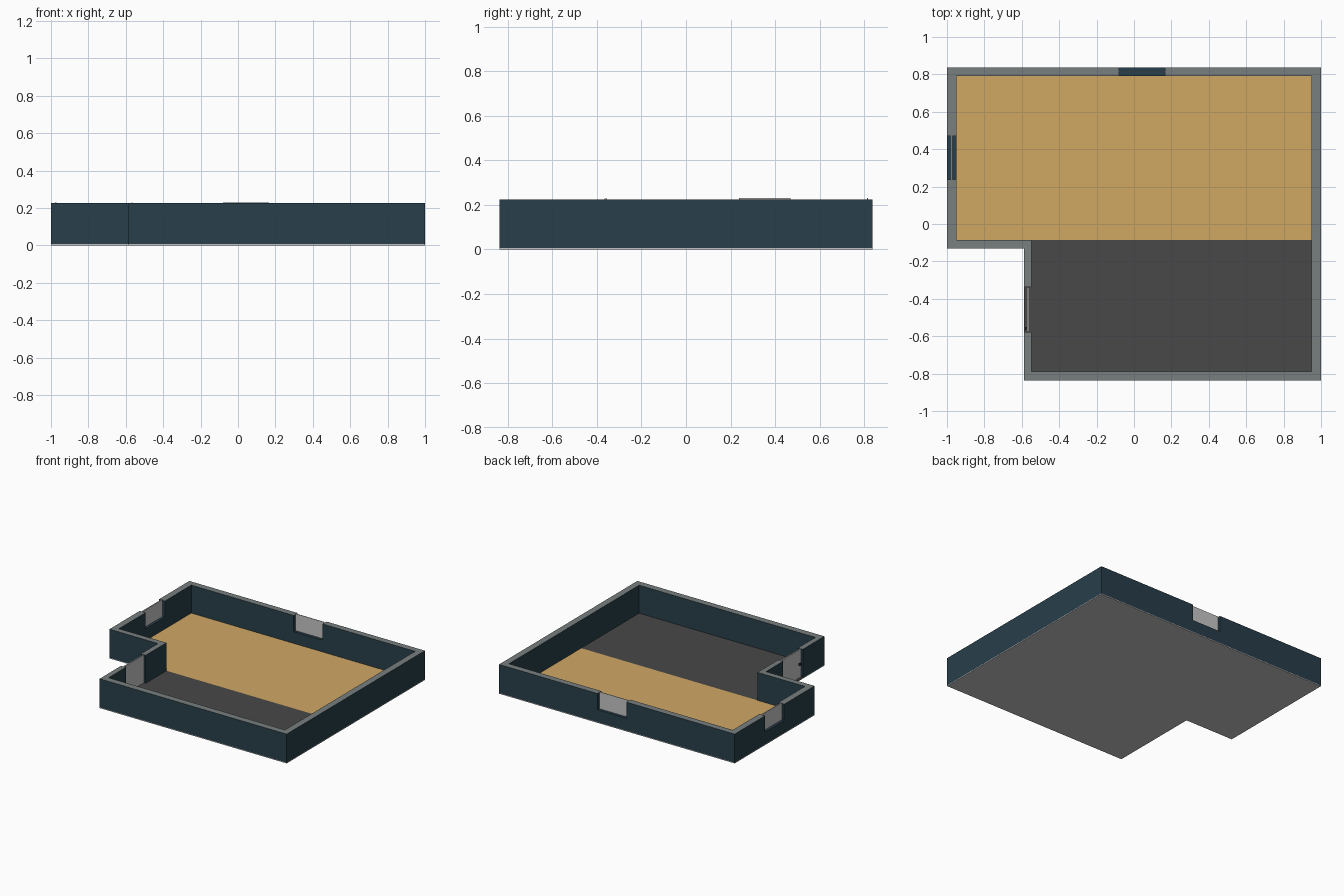
import bpy, bmesh

if "Cube" in bpy.data.objects:
    bpy.data.objects.remove(bpy.data.objects["Cube"])


def material(name, srgb):
    m = bpy.data.materials.new(name)
    lin = [((c / 255 + 0.055) / 1.055) ** 2.4 for c in srgb]
    m.diffuse_color = (*lin, 1)
    m.use_nodes = True
    m.node_tree.nodes["Principled BSDF"].inputs["Base Color"].default_value = m.diffuse_color
    return m


WALL = material("slate blue wall", (40, 62, 74))
CAP = material("grey wall top", (120, 126, 126))
WOOD = material("wood floor", (209, 168, 100))
DARK = material("charcoal floor", (72, 72, 72))
PANEL = material("light grey", (198, 198, 198))
METAL = material("dark metal", (45, 45, 45))

Z0, Z1 = 0.006, 0.225      # wall bottom and top
SILL = 0.10


def to_object(name, bm, *mats):
    bmesh.ops.recalc_face_normals(bm, faces=bm.faces)
    me = bpy.data.meshes.new(name)
    bm.to_mesh(me)
    bm.free()
    for m in mats:
        me.materials.append(m)
    ob = bpy.data.objects.new(name, me)
    bpy.context.collection.objects.link(ob)
    return ob


def box(name, x, y, z, mat):
    bm = bmesh.new()
    bmesh.ops.create_cube(bm, size=1)
    for v in bm.verts:
        v.co = [r[0] if c < 0 else r[1] for c, r in zip(v.co, (x, y, z))]
    return to_object(name, bm, mat)


def room_outline(left, right, back, front, notch_x, notch_y):
    return [(left, back), (left, notch_y), (notch_x, notch_y),
            (notch_x, front), (right, front), (right, back)]


outer = room_outline(-1, 1, 0.838, -0.838, -0.588, -0.13)
inner = room_outline(-0.95, 0.95, 0.79, -0.788, -0.547, -0.086)

# base slab following the outer outline
bm = bmesh.new()
base = bm.faces.new([bm.verts.new((x, y, 0)) for x, y in outer])
ext = bmesh.ops.extrude_face_region(bm, geom=[base])
for v in ext["geom"]:
    if isinstance(v, bmesh.types.BMVert):
        v.co.z = Z0
to_object("base_slab", bm, PANEL)

# wall ring between outer and inner outlines
bm = bmesh.new()
rings = [[bm.verts.new((x, y, z)) for x, y in pts]
         for pts, z in ((outer, Z0), (outer, Z1), (inner, Z1), (inner, Z0))]
for a, b in zip(rings, rings[1:] + rings[:1]):
    for i in range(6):
        j = (i + 1) % 6
        bm.faces.new((a[i], a[j], b[j], b[i]))
walls = to_object("walls", bm, WALL, CAP)

# window and door openings
openings = [
    ("back_window_cutter", (-0.08, 0.165), (0.7, 0.9), SILL),
    ("left_window_cutter", (-1.1, -0.9), (0.237, 0.47), SILL),
    ("door_cutter", (-0.65, -0.5), (-0.578, -0.338), -0.1),
]
for name, x, y, z in openings:
    cutter = box(name, x, y, (z, 0.4), WALL)
    cutter.hide_render = True
    mod = walls.modifiers.new(name, "BOOLEAN")
    mod.operation, mod.solver, mod.object = "DIFFERENCE", "EXACT", cutter
    bpy.context.view_layer.objects.active = walls
    bpy.ops.object.modifier_apply(modifier=mod.name)
    bpy.data.objects.remove(cutter)

# wall tops are grey, everything else slate blue
for p in walls.data.polygons:
    p.material_index = int(p.normal.z > 0.9 and p.center.z > 0.2)

# floors
FZ = (Z0, 0.01)
box("wood_floor", (-0.95, 0.95), (-0.086, 0.79), FZ, WOOD)
box("charcoal_floor", (-0.547, 0.95), (-0.788, -0.086), FZ, DARK)
box("door_threshold", (-0.588, -0.547), (-0.578, -0.338), FZ, DARK)

# window panels set in the middle of the walls
box("back_window_panel", (-0.08, 0.165), (0.812, 0.816), (SILL, 0.23), PANEL)
box("left_window_panel", (-0.979, -0.971), (0.237, 0.47), (SILL, 0.23), PANEL)

# door leaf, hinge pin and outer handle
box("door_leaf", (-0.572, -0.562), (-0.576, -0.34), (0.01, 0.224), PANEL)
box("door_hinge", (-0.57, -0.564), (-0.365, -0.355), (0.22, 0.229), PANEL)
box("door_handle", (-0.584, -0.572), (-0.566, -0.55), (0.107, 0.123), METAL)
